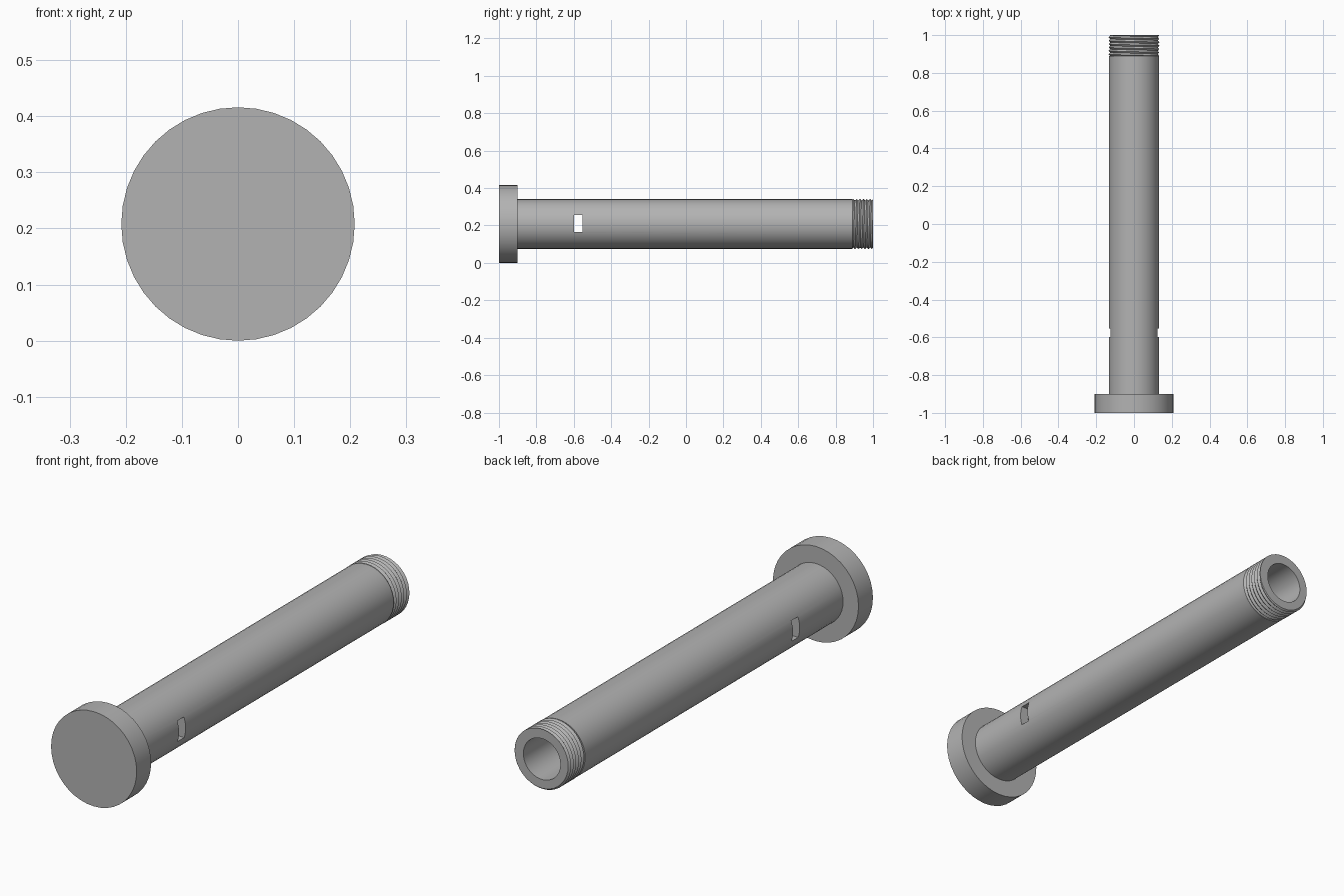
import bpy
import bmesh
from math import sin, cos, pi

if "Cube" in bpy.data.objects:
    bpy.data.objects.remove(bpy.data.objects["Cube"])

SIDES = 40
HEAD_R, TUBE_R, BORE_R, ROOT_R = 0.208, 0.133, 0.09, 0.126
AXIS_Z = HEAD_R
HEAD_BACK, THREAD_START, TIP = -0.9, 0.89, 1.0
PITCH = 0.018

steel = bpy.data.materials.new("grey_steel")
steel.use_nodes = True
GREY = (0.45, 0.45, 0.45, 1)
steel.diffuse_color = GREY
steel.node_tree.nodes["Principled BSDF"].inputs["Base Color"].default_value = GREY


def lathe(name, profile, sides=SIDES):
    """Sweep profile(turn) -> [(radius, y)] about the y axis."""
    bm = bmesh.new()
    columns = []
    for i in range(sides + 1):
        a = 2 * pi * i / sides
        columns.append([bm.verts.new((r * cos(a), y, AXIS_Z + r * sin(a)))
                        for r, y in profile(i / sides)])
    for left, right in zip(columns, columns[1:]):
        for k in range(len(left) - 1):
            bm.faces.new((left[k], left[k + 1], right[k + 1], right[k]))
    bmesh.ops.remove_doubles(bm, verts=bm.verts, dist=1e-5)
    bmesh.ops.recalc_face_normals(bm, faces=bm.faces)
    mesh = bpy.data.meshes.new(name)
    bm.to_mesh(mesh)
    bm.free()
    obj = bpy.data.objects.new(name, mesh)
    bpy.context.collection.objects.link(obj)
    mesh.materials.append(steel)
    return obj


def head_profile(turn):
    return [(0, -1), (HEAD_R, -1), (HEAD_R, HEAD_BACK), (0, HEAD_BACK)]


def tube_profile(turn):
    # Outer wall, helical thread clipped to its length, then the bore
    points = [(BORE_R, HEAD_BACK), (TUBE_R, HEAD_BACK), (TUBE_R, THREAD_START)]
    for k in range(-4, 18):
        y = THREAD_START + PITCH * (k / 2 + turn)
        y = min(max(y, THREAD_START), TIP)
        phase = ((y - THREAD_START) / PITCH - turn) % 1
        crest = abs(2 * phase - 1)
        points.append((ROOT_R + (TUBE_R + 0.001 - ROOT_R) * crest, y))
    return points + [(BORE_R, TIP), (BORE_R, HEAD_BACK)]


head = lathe("head", head_profile)
tube = lathe("threaded_tube", tube_profile)

# Rectangular slot straight through both walls of the tube
bpy.ops.mesh.primitive_cube_add(size=1, location=(0, -0.576, AXIS_Z + 0.002))
cutter = bpy.context.object
cutter.name = "slot_cutter"
cutter.scale = (0.5, 0.046, 0.09)
cutter.hide_render = True
cutter.hide_set(True)
cut = tube.modifiers.new("slot", "BOOLEAN")
cut.object = cutter
cut.operation = "DIFFERENCE"
cut.solver = "EXACT"

# Bake the slot, then smooth the round walls
bpy.context.view_layer.update()
graph = bpy.context.evaluated_depsgraph_get()
baked = bpy.data.meshes.new_from_object(tube.evaluated_get(graph))
tube.modifiers.clear()
tube.data = baked
bpy.data.objects.remove(cutter)

bpy.ops.object.select_all(action="DESELECT")
for part in (head, tube):
    part.select_set(True)
bpy.context.view_layer.objects.active = tube
bpy.ops.object.shade_smooth_by_angle(angle=pi / 6)
